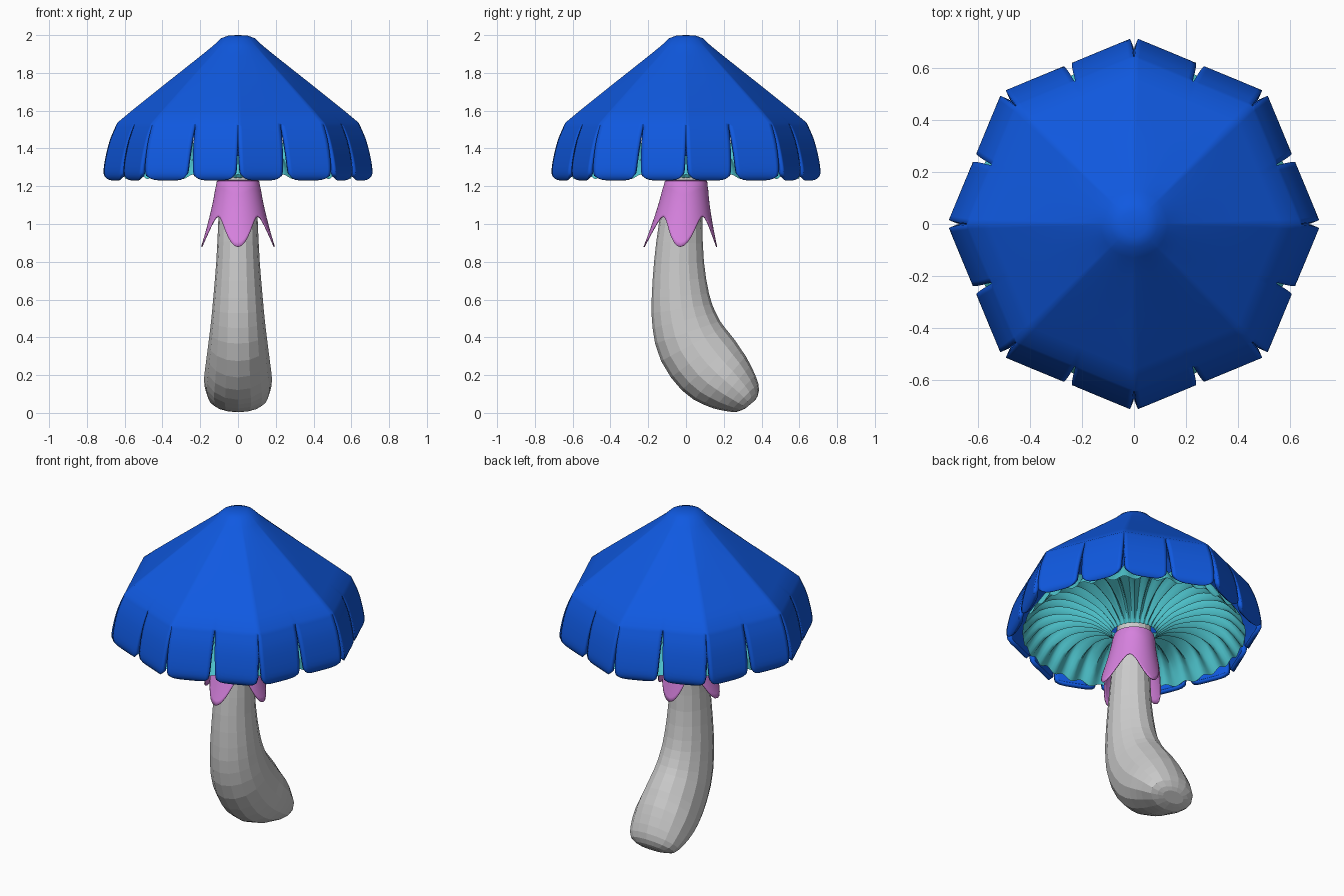
import bpy, bmesh
from math import sin, cos, pi, tau
from mathutils import Vector

if "Cube" in bpy.data.objects:
    bpy.data.objects.remove(bpy.data.objects["Cube"])


def material(name, rgb):
    m = bpy.data.materials.new(name)
    m.diffuse_color = (*rgb, 1)
    m.use_nodes = True
    m.node_tree.nodes["Principled BSDF"].inputs["Base Color"].default_value = m.diffuse_color
    return m


def make(name, rows_list, mat=None, closed=False, smooth=None, thick=0, caps=False):
    """Skin one or more grids of points (rows run downwards, columns anticlockwise)."""
    bm = bmesh.new()
    for rows in rows_list:
        vs = [[bm.verts.new(p) for p in row] for row in rows]
        n = len(vs[0])
        for a, b in zip(vs, vs[1:]):
            for j in range(n if closed else n - 1):
                k = (j + 1) % n
                bm.faces.new((a[j], b[j], b[k], a[k]))
        if caps:
            bm.faces.new(vs[0])
            bm.faces.new(vs[-1][::-1])
    bmesh.ops.remove_doubles(bm, verts=bm.verts, dist=0.0005)
    me = bpy.data.meshes.new(name)
    bm.to_mesh(me)
    bm.free()
    ob = bpy.data.objects.new(name, me)
    bpy.context.collection.objects.link(ob)
    if mat:
        me.materials.append(mat)
    if thick:
        mod = ob.modifiers.new("thickness", 'SOLIDIFY')
        mod.thickness = thick
        mod.offset = -1
    if smooth:
        bpy.ops.object.select_all(action='DESELECT')
        ob.select_set(True)
        bpy.context.view_layer.objects.active = ob
        bpy.ops.object.shade_smooth_by_angle(angle=smooth)
    return ob


def spline(pts, t):
    """Catmull-Rom point through pts, t from 0 to 1."""
    x = min(max(t, 0), 1) * (len(pts) - 1)
    i = min(int(x), len(pts) - 2)
    f = x - i
    p = [Vector(pts[min(max(i + k, 0), len(pts) - 1)]) for k in (-1, 0, 1, 2)]
    return 0.5 * (2 * p[1] + (p[2] - p[0]) * f + (2 * p[0] - 5 * p[1] + 4 * p[2] - p[3]) * f ** 2
                  + (3 * p[1] - p[0] - 3 * p[2] + p[3]) * f ** 3)


blue = material("cap_blue", (0.005, 0.1, 0.75))
teal = material("gill_teal", (0.08, 0.58, 0.64))
pink = material("collar_pink", (0.67, 0.22, 0.73))

# Cap: octagonal cone whose rim is slit into 16 rounded petals
crown = [(0, 2), (.05, 1.998), (.09, 1.983), (.13, 1.945), (.2, 1.888), (.4, 1.73), (.56, 1.602), (.64, 1.535)]
rim = [(.64, 1.535), (.675, 1.46), (.70, 1.38), (.718, 1.29), (.715, 1.25), (.70, 1.23)]


def cap_point(a0, s, r, z):
    """Point on the octagon side between corner and mid-side; round near the tip."""
    def at(k):
        a = a0 + k * pi / 8
        is_mid = round(a / (pi / 8)) % 2
        return Vector((cos(a), sin(a), 0)) * (cos(pi / 8) if is_mid else 1)
    flat = at(0).lerp(at(1), s)
    ang = a0 + s * pi / 8
    circle = Vector((cos(ang), sin(ang), 0))
    p = circle.lerp(flat, min(max((r - .09) / .2, 0), 1)) * r
    p.z = z
    return p


COLS = 12
petals = []
for k in range(16):
    a0 = k * pi / 8
    rows = [[cap_point(a0, j / COLS, r, z) for j in range(COLS + 1)] for r, z in crown]
    for i in range(1, 15):
        t = i / 14
        row = []
        for j in range(COLS + 1):
            u = 2 * j / COLS - 1
            r, z = spline(rim, t * (1 - .24 * abs(u) ** 3.5))
            row.append(cap_point(a0, .5 + .5 * u * (1 - .03 * min(1, t * 6) - .13 * t ** 1.5), r, z))
        rows.append(row)
    petals.append(rows)
make("cap", petals, blue, smooth=0.8, thick=0.025)

# Gills: arched pleated underside
gill = [(.62, 1.25), (.53, 1.36), (.4, 1.40), (.25, 1.36), (.16, 1.29), (.125, 1.245)]
rows = []
for i in range(17):
    t = i / 16
    r, z = spline(gill, t)
    rows.append([(r * cos(a), r * sin(a), z + .05 * r ** .5 * sin(pi * (.1 + .85 * t)) * cos(32 * a))
                 for a in (tau * j / 256 for j in range(256))])
make("gills", [rows[::-1]], teal, closed=True, smooth=1.0)

# Stem: bent, faceted tube; each entry is y, z, radius in the bend, radius in x
stem = [(0, 1.3, .095, .095), (-.01, 1.15, .1, .1), (-.028, 1.0, .115, .105), (-.037, .8, .132, .115),
        (-.03, .62, .152, .13), (-.01, .49, .172, .142), (.035, .365, .19, .157), (.12, .25, .193, .172),
        (.205, .172, .17, .18), (.28, .107, .128, .168), (.325, .062, .085, .14), (.34, .045, .035, .07)]
rows = []
N = 22
for i in range(N + 1):
    t = i / N
    y, z, rb, rx = spline(stem, t)
    d = spline(stem, t + .02) - spline(stem, t - .02)
    tan = Vector((d[0], d[1])).normalized()
    ny, nz = -tan.y, tan.x
    rows.append([(rx * cos(a), y + rb * sin(a) * ny, max(0, z + rb * sin(a) * nz))
                 for a in (tau * j / 16 for j in range(16))])
make("stem", [rows], closed=True, caps=True)

# Collar: flared skirt with four pointed lobes, following the stem bend
rows = [[(.1 * cos(tau * j / 64), .1 * sin(tau * j / 64), 1.232) for j in range(64)]]
for i in range(15):
    row = []
    for j in range(64):
        a = tau * j / 64
        z = 1.228 + (.96 - .08 * cos(4 * a) - 1.228) * i / 14
        r = .112 + .008 * min(1, i / 2) + .075 * max(0, (1.2 - z) / .32) ** 1.3
        row.append((r * cos(a), r * sin(a) - .03 * (1.228 - z) / .35, z))
    rows.append(row)
make("collar", [rows], pink, closed=True, smooth=0.8, thick=0.006)
